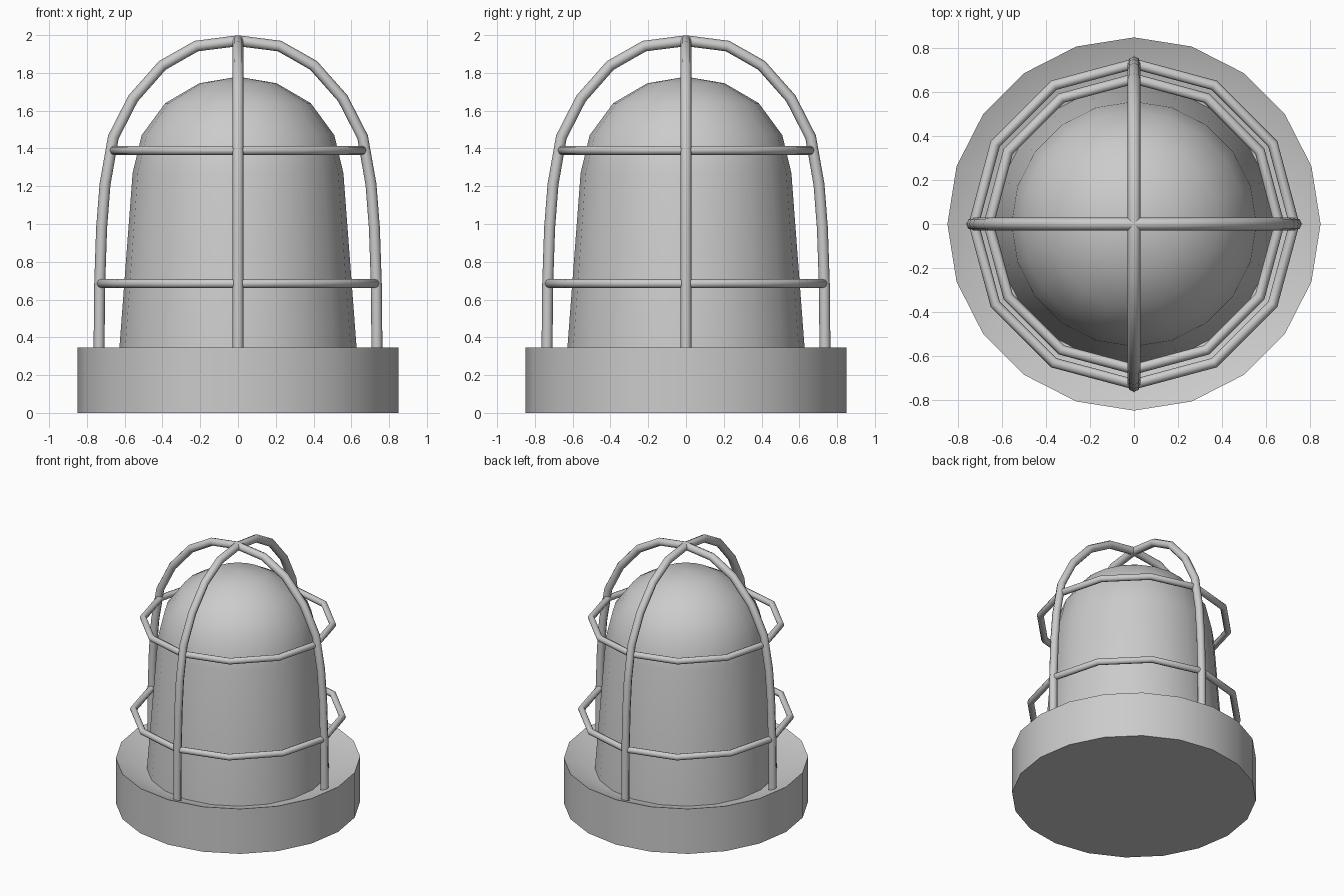
import bpy, bmesh, math

if "Cube" in bpy.data.objects:
    bpy.data.objects.remove(bpy.data.objects["Cube"])

SIDES = 20


def finish(obj, angle):
    bpy.ops.object.select_all(action='DESELECT')
    obj.select_set(True)
    bpy.context.view_layer.objects.active = obj
    if obj.type == 'CURVE':
        bpy.ops.object.convert(target='MESH')
    bpy.ops.object.shade_smooth_by_angle(angle=math.radians(angle))


def lathe(name, profile, angle):
    """Spin an (r, z) profile around z."""
    bm = bmesh.new()
    verts = [bm.verts.new((r, 0, z)) for r, z in profile]
    edges = [bm.edges.new(p) for p in zip(verts, verts[1:])]
    bmesh.ops.spin(bm, geom=verts + edges, cent=(0, 0, 0), axis=(0, 0, 1),
                   angle=2 * math.pi, steps=SIDES)
    bmesh.ops.remove_doubles(bm, verts=bm.verts, dist=1e-4)
    bmesh.ops.recalc_face_normals(bm, faces=bm.faces)
    mesh = bpy.data.meshes.new(name)
    bm.to_mesh(mesh)
    bm.free()
    obj = bpy.data.objects.new(name, mesh)
    bpy.context.collection.objects.link(obj)
    finish(obj, angle)


def tube(name, points, radius, cyclic=False):
    """Eight-sided wire along a polyline."""
    curve = bpy.data.curves.new(name, 'CURVE')
    curve.dimensions = '3D'
    curve.bevel_depth = radius
    curve.bevel_resolution = 2
    curve.use_fill_caps = not cyclic
    spline = curve.splines.new('POLY')
    spline.points.add(len(points) - 1)
    for sp, p in zip(spline.points, points):
        sp.co = (*p, 1)
    spline.use_cyclic_u = cyclic
    obj = bpy.data.objects.new(name, curve)
    bpy.context.collection.objects.link(obj)
    finish(obj, 50)


# Base with a dished top
lathe("base", [(0, 0), (0.85, 0), (0.85, 0.345), (0.65, 0.265), (0, 0.265)], 40)

# Tapered glass dome
lathe("glass_dome", [(0, 0.25), (0.635, 0.25), (0.558, 1.27), (0.51, 1.47),
                     (0.385, 1.64), (0.205, 1.745), (0, 1.78)], 40)

# Two crossing cage hoops
half = [(0.736, 0.26), (0.733, 0.66), (0.722, 0.98), (0.704, 1.21), (0.66, 1.46),
        (0.555, 1.665), (0.40, 1.84), (0.22, 1.942)]
arch = half + [(0, 1.97)] + [(-r, z) for r, z in reversed(half)]
tube("cage_hoop_side", [(r, 0, z) for r, z in arch], 0.029)
tube("cage_hoop_front", [(0, r, z) for r, z in arch], 0.029)

# Twelve-sided cage rings
for name, r, z in (("lower_cage_ring", 0.73, 0.685), ("upper_cage_ring", 0.662, 1.39)):
    steps = [math.radians(30 * i) for i in range(12)]
    tube(name, [(r * math.cos(a), r * math.sin(a), z) for a in steps], 0.024, True)
